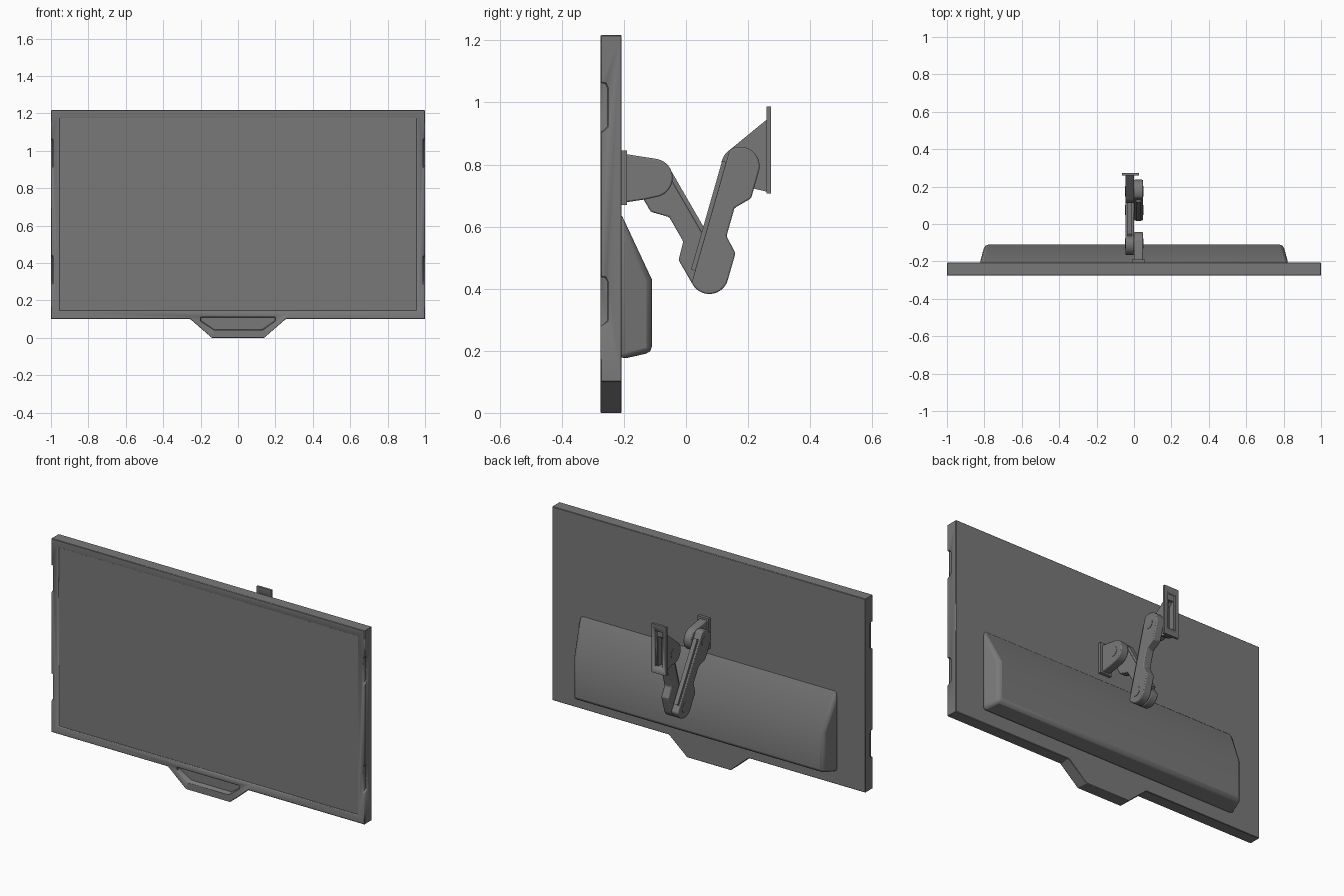
import bpy, bmesh
from math import cos, sin, pi, atan2, radians
from mathutils import Vector

cube = bpy.data.objects.get("Cube")
if cube:
    bpy.data.objects.remove(cube, do_unlink=True)

grey = bpy.data.materials.new("mid grey")
grey.use_nodes = True
grey.diffuse_color = (0.19, 0.19, 0.19, 1)
grey.node_tree.nodes["Principled BSDF"].inputs["Base Color"].default_value = (0.19, 0.19, 0.19, 1)


def loft(name, rings, bevel=0.0, smooth=True):
    """Closed solid through two rings of equal length."""
    bm = bmesh.new()
    a, b = [[bm.verts.new(p) for p in ring] for ring in rings]
    n = len(a)
    bm.faces.new(a)
    bm.faces.new(b)
    for i in range(n):
        j = (i + 1) % n
        bm.faces.new((a[i], a[j], b[j], b[i]))
    bmesh.ops.recalc_face_normals(bm, faces=bm.faces)
    mesh = bpy.data.meshes.new(name)
    bm.to_mesh(mesh)
    bm.free()
    ob = bpy.data.objects.new(name, mesh)
    bpy.context.collection.objects.link(ob)
    mesh.materials.append(grey)
    if bevel:
        mod = ob.modifiers.new("Bevel", "BEVEL")
        mod.width = bevel
        mod.segments = 2
        mod.limit_method = "ANGLE"
        mod.angle_limit = radians(40)
    if smooth:
        activate(ob)
        bpy.ops.object.shade_smooth_by_angle(angle=radians(35))
    return ob


def activate(ob):
    bpy.ops.object.select_all(action="DESELECT")
    ob.select_set(True)
    bpy.context.view_layer.objects.active = ob


def prism_x(name, pts, x0, x1, bevel=0.0):
    return loft(name, [[(x, y, z) for y, z in pts] for x in (x0, x1)], bevel)


def prism_y(name, pts, y0, y1, bevel=0.0):
    return loft(name, [[(x, y, z) for x, z in pts] for y in (y0, y1)], bevel)


def rect(a0, a1, b0, b1):
    return [(a0, b0), (a1, b0), (a1, b1), (a0, b1)]


def arc(c, r, start, end, n=20):
    angles = [radians(start + (end - start) * i / n) for i in range(n + 1)]
    return [(c[0] + r * cos(t), c[1] + r * sin(t)) for t in angles]


def cut(ob, cutters):
    for c in cutters:
        c.hide_render = True
        mod = ob.modifiers.new("Cut", "BOOLEAN")
        mod.object = c
        mod.solver = "EXACT"
        activate(ob)
        bpy.ops.object.modifier_apply(modifier=mod.name)
        bpy.data.objects.remove(c, do_unlink=True)


FRONT, BACK = -0.275, -0.207

# Display panel with the lower grip in one outline
half = [(0.14, 0), (0.255, 0.1), (1, 0.1), (1, 1.217)]
outline = half + [(-x, z) for x, z in reversed(half)]
panel = prism_y("display_panel", outline, FRONT, BACK)

# Shallow screen recess, grip recess and four edge notches
grip = [(0.13, 0.043), (0.2, 0.09), (0.2, 0.11)]
grip += [(-x, z) for x, z in reversed(grip)]
cutters = [prism_y("screen_cutter", rect(-0.957, 0.957, 0.143, 1.177), -0.3, FRONT + 0.005),
           prism_y("grip_cutter", grip, -0.3, FRONT + 0.03)]
for side in (-1, 1):
    for z in (0.28, 0.905):
        notch = [(-0.3, z), (FRONT, z), (-0.25, z + 0.015),
                 (-0.25, z + 0.14), (-0.258, z + 0.158), (-0.3, z + 0.158)]
        cutters.append(prism_x("notch_cutter", notch, side * 0.99, side * 1.05))
cut(panel, cutters)
mod = panel.modifiers.new("Bevel", "BEVEL")
mod.width = 0.003
mod.segments = 1
mod.limit_method = "ANGLE"

# Rear housing, tapered towards the back
loft("rear_housing",
     [[(x, BACK - 0.005, z) for x, z in rect(-0.826, 0.826, 0.172, 0.648)],
      [(x, -0.11, z) for x, z in rect(-0.797, 0.797, 0.195, 0.43)]], 0.018)

# Joint centres of the folding arm, as (y, z)
screen_joint = Vector((-0.105, 0.757))
elbow = Vector((0.075, 0.445))
wall_joint = Vector((0.175, 0.795))
R = 0.062


def arm(name, far, side, x0, x1):
    """Two round ends, a waist on one side and a stepped lip on the other."""
    d = far - elbow
    length = d.length
    d.normalize()
    n = Vector((d.y, -d.x)) * side

    def place(pts):
        return [tuple(elbow + d * u + n * v) for u, v in pts]

    body = arc((0, 0), R, 230, 90)
    body += [(0.09, R), (0.135, 0.019), (length - 0.135, 0.019), (length - 0.09, R)]
    body += arc((length, 0), R, 90, -50)
    body += [(length - 0.05, -0.047), (0.05, -0.047)]
    prism_x(name, place(body), x0, x1, 0.005)
    inset = 0.01
    prism_x(name + "_lip", place(rect(0, length, -0.061, -0.03)), x0 + inset, x1 - inset)


arm("lower_arm", screen_joint, -1, -0.045, 0)
arm("upper_arm", wall_joint, 1, 0, 0.048)

# Screen bracket and its mounting plate
profile = [(-0.2, 0.679), (-0.19, 0.679), (-0.13, 0.688)]
profile += arc(screen_joint, R, -80, 82) + [(-0.19, 0.833), (-0.2, 0.833)]
prism_x("screen_bracket", profile, 0, 0.048, 0.005)
prism_y("screen_plate", rect(-0.012, 0.06, 0.67, 0.845), BACK - 0.003, -0.19)

# Wall bracket and its mounting plate with a slot
profile = [(0.264, 0.948)] + arc(wall_joint, R, 130, 290) + [(0.22, 0.722), (0.264, 0.712)]
bracket = prism_x("wall_bracket", profile, -0.045, 0)
plate = prism_y("wall_plate", rect(-0.065, 0.028, 0.706, 0.987), 0.26, 0.274)
cut(plate, [prism_y("slot_cutter", rect(-0.043, 0.006, 0.745, 0.95), 0.25, 0.3)])
cut(bracket, [prism_x("hollow_cutter",
                      [(0.3, 0.745), (0.3, 0.92), (0.25, 0.915), (0.235, 0.895), (0.235, 0.745)],
                      -0.038, -0.007)])

# Pivot pins on both faces of each joint
for name, c in (("screen", screen_joint), ("elbow", elbow), ("wall", wall_joint)):
    prism_x(name + "_pivot_pin", arc(c, 0.027, 0, 348.75, 31), -0.047, 0.05)
